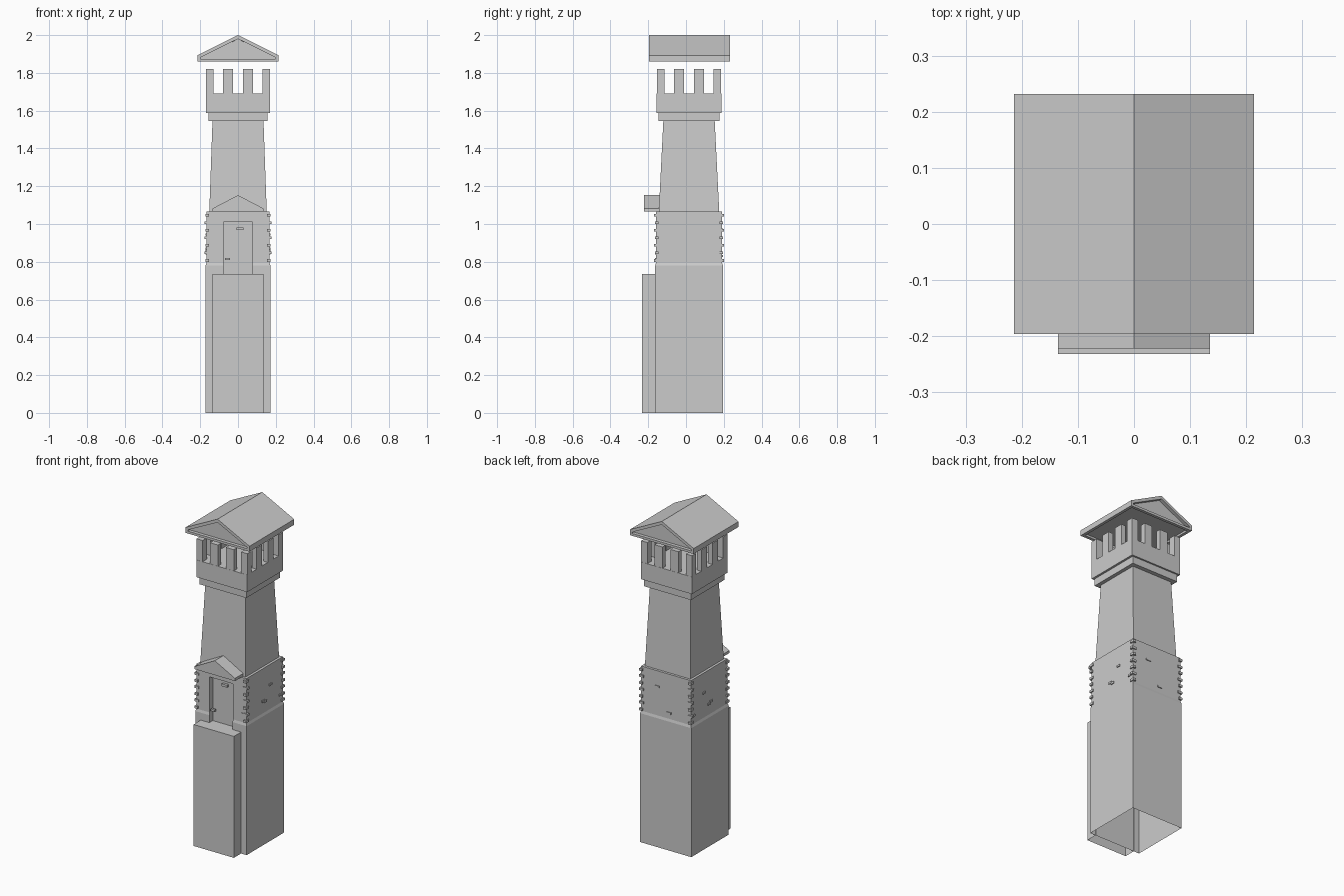
import bpy, bmesh, random
from mathutils import Vector

if "Cube" in bpy.data.objects:
    bpy.data.objects.remove(bpy.data.objects["Cube"])

random.seed(4)
CY = 0.016  # tower axis in y


def finish(name, bm):
    bmesh.ops.recalc_face_normals(bm, faces=bm.faces[:])
    me = bpy.data.meshes.new(name)
    bm.to_mesh(me)
    bm.free()
    ob = bpy.data.objects.new(name, me)
    bpy.context.collection.objects.link(ob)
    return ob


def add_box(bm, x0, x1, y0, y1, z0, z1):
    vs = bmesh.ops.create_cube(bm, size=1)["verts"]
    for v in vs:
        v.co = Vector((x1 if v.co.x > 0 else x0, y1 if v.co.y > 0 else y0, z1 if v.co.z > 0 else z0))
    return vs


def stacked_rings(profile):
    """Rectangular rings (half x, half y, z) joined upward; open bottom, capped top."""
    bm = bmesh.new()
    prev = None
    for hx, hy, z in profile:
        ring = [bm.verts.new((sx * hx, CY + sy * hy, z)) for sx, sy in ((-1, -1), (1, -1), (1, 1), (-1, 1))]
        if prev:
            for i in range(4):
                j = (i + 1) % 4
                bm.faces.new((prev[i], prev[j], ring[j], ring[i]))
        prev = ring
    bm.faces.new(prev)
    return bm


def gable(name, half, y0, y1, z0, z1, z2, inset=0, depth=0.02):
    """Gabled prism; optional recessed triangle in each end and recessed soffit."""
    bm = bmesh.new()
    pts = [(-half, z0), (half, z0), (half, z1), (0, z2), (-half, z1)]
    f = bm.faces.new([bm.verts.new((x, y0, z)) for x, z in pts])
    ext = bmesh.ops.extrude_face_region(bm, geom=[f], use_keep_orig=True)["geom"]
    bmesh.ops.translate(bm, vec=(0, y1 - y0, 0), verts=[g for g in ext if isinstance(g, bmesh.types.BMVert)])
    bmesh.ops.recalc_face_normals(bm, faces=bm.faces[:])
    if inset:
        ends = [f for f in bm.faces if abs(f.normal.y) > 0.9]
        soffit = [f for f in bm.faces if f.normal.z < -0.9]
        bmesh.ops.inset_individual(bm, faces=ends, thickness=inset, depth=0)
        for f in ends:
            low = min(v.co.z for v in f.verts)
            shift = depth if f.normal.y < 0 else -depth
            bmesh.ops.inset_individual(bm, faces=[f], thickness=0.0001, depth=0)
            bmesh.ops.translate(bm, vec=(0, shift, 0), verts=f.verts[:])
        bmesh.ops.inset_individual(bm, faces=soffit, thickness=0.025, depth=0)
        bmesh.ops.inset_individual(bm, faces=soffit, thickness=0.0001, depth=-0.012)
    return finish(name, bm)


# Main shaft, with a recessed doorway pressed into its front wall
bm = stacked_rings([(0.172, 0.179, 0), (0.172, 0.179, 0.78), (0.167, 0.175, 0.795),
                    (0.167, 0.175, 1.065), (0.152, 0.16, 1.065), (0.135, 0.136, 1.545)])
for co, no in (((-0.078, 0, 0), (1, 0, 0)), ((0.078, 0, 0), (1, 0, 0)),
               ((0, 0, 0.735), (0, 0, 1)), ((0, 0, 1.01), (0, 0, 1))):
    bmesh.ops.bisect_plane(bm, geom=bm.verts[:] + bm.edges[:] + bm.faces[:], plane_co=co, plane_no=no)
door = []
for f in bm.faces:
    c = f.calc_center_median()
    if c.y < -0.14 and abs(c.x) < 0.078 and 0.735 < c.z < 1.01:
        door.append(f)
new = bmesh.ops.extrude_face_region(bm, geom=door)["geom"]
for v in new:
    if isinstance(v, bmesh.types.BMVert):
        v.co.y = -0.13
bmesh.ops.delete(bm, geom=[f for f in door if f.is_valid], context="FACES")
finish("tower_shaft", bm)

# Landing block below the door, open underneath
bm = bmesh.new()
add_box(bm, -0.135, 0.135, -0.232, -0.16, 0, 0.735)
bm.normal_update()
bmesh.ops.delete(bm, geom=[f for f in bm.faces if f.normal.z < -0.9 or f.normal.y > 0.9], context="FACES")
finish("door_landing", bm)

# Small gable over the door
gable("door_canopy", 0.135, -0.222, -0.14, 1.066, 1.082, 1.153)

# Corbel and parapet
bm = bmesh.new()
add_box(bm, -0.157, 0.157, CY - 0.161, CY + 0.161, 1.545, 1.59)
finish("corbel", bm)
bm = bmesh.new()
add_box(bm, -0.17, 0.17, CY - 0.171, CY + 0.171, 1.588, 1.692)
finish("parapet", bm)

# Pillars around the lookout
bm = bmesh.new()
E, W, T = 0.17, 0.041, 0.03
spans = [(-E, -E + W), (-0.08, -0.027), (0.027, 0.08), (E - W, E)]
for i, (a, b) in enumerate(spans):
    for s in (-1, 1):
        d = W if i in (0, 3) else T
        lo, hi = sorted((s * E, s * (E - d)))
        add_box(bm, a, b, CY + lo, CY + hi, 1.69, 1.82)
        if i in (1, 2):
            add_box(bm, lo, hi, CY + a, CY + b, 1.69, 1.82)
finish("lookout_pillars", bm)

# Main roof
gable("main_roof", 0.214, -0.196, 0.232, 1.86, 1.893, 2.0, inset=0.02)

# Corner stones up the middle storey
bm = bmesh.new()
for sx in (-1, 1):
    for sy in (-1, 1):
        for i in range(7):
            z = 1.047 - i * 0.04
            x, y = sx * 0.163, CY + sy * 0.171
            a, b = (0.014, 0.010) if i % 2 else (0.010, 0.014)
            add_box(bm, x - a, x + a, y - b, y + b, z - 0.007, z + 0.007)
finish("corner_stones", bm)

# Scattered bricks on each wall
bm = bmesh.new()
for x, z in ((-0.055, 0.815), (0.148, 0.845)):
    add_box(bm, x - 0.013, x + 0.013, -0.164, -0.15, z - 0.006, z + 0.006)
add_box(bm, -0.008, 0.028, -0.145, -0.125, 0.968, 0.982)
for x, z in ((0.06, 0.97), (-0.02, 0.83)):
    add_box(bm, x - 0.015, x + 0.015, 0.18, 0.196, z - 0.006, z + 0.006)
for s in (-1, 1):
    for y, z in ((0.07, 0.945), (0.0, 0.87), (0.02, 0.86), (0.165, 0.845)):
        add_box(bm, s * 0.167 - 0.005, s * 0.167 + 0.005, y - 0.012, y + 0.012, z - 0.006, z + 0.006)
finish("wall_bricks", bm)
